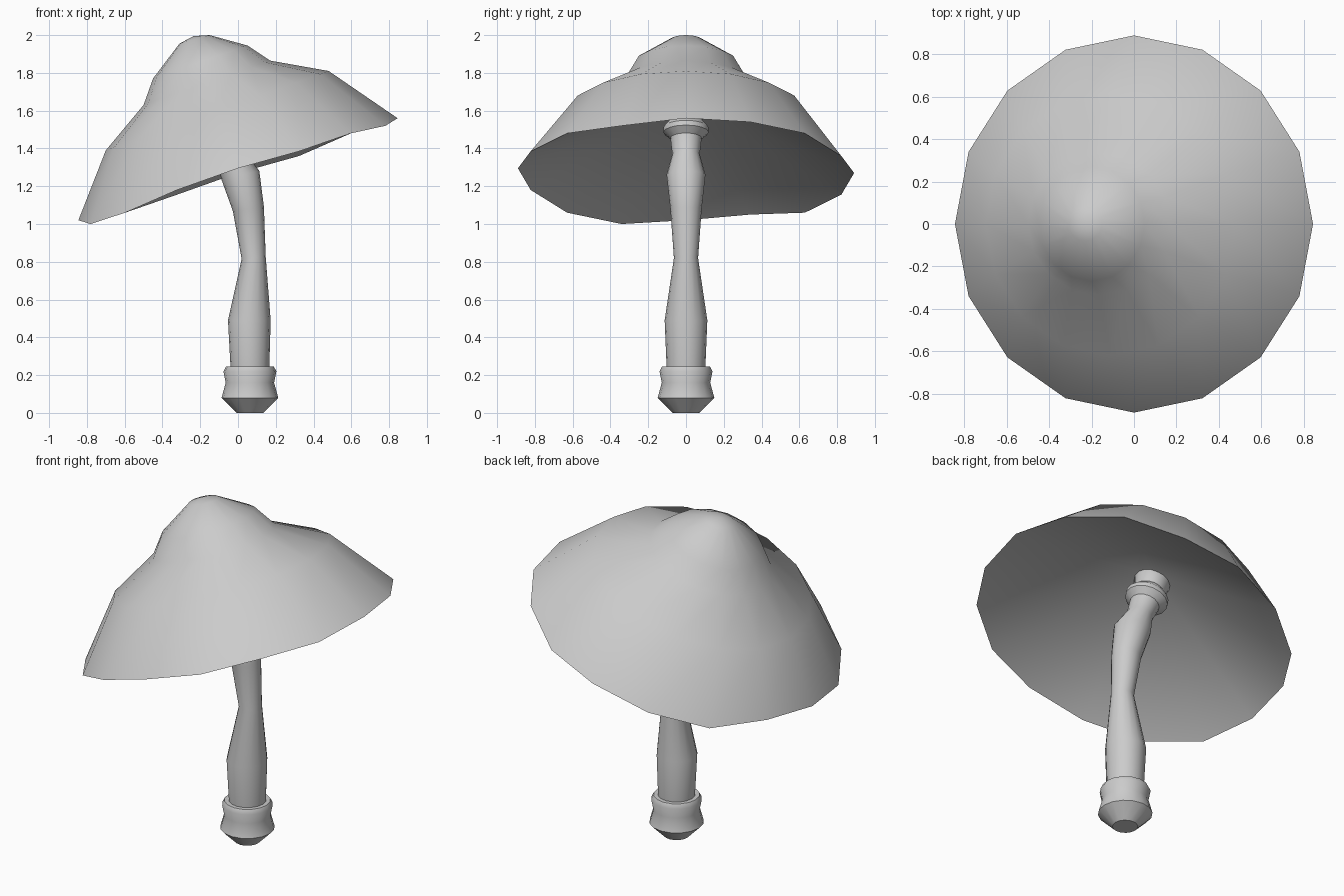
import bpy, bmesh, math

if "Cube" in bpy.data.objects:
    bpy.data.objects.remove(bpy.data.objects["Cube"])

SIDES = 16
ANGLES = [2 * math.pi * i / SIDES for i in range(SIDES)]

grey = bpy.data.materials.new("plain_grey")
grey.diffuse_color = (0.6, 0.6, 0.6, 1)
grey.use_nodes = True
grey.node_tree.nodes["Principled BSDF"].inputs["Base Color"].default_value = grey.diffuse_color


def tilted_ring(x, z, rx, ry, tilt):
    """Ring leaning in the xz plane; rx is measured along the slope."""
    return [(x + rx * math.cos(a) * math.cos(tilt),
             ry * math.sin(a),
             z + rx * math.cos(a) * math.sin(tilt)) for a in ANGLES]


def span_ring(left, right, ry):
    """Ring through its left and right (x, z) points."""
    dx, dz = right[0] - left[0], right[1] - left[1]
    return tilted_ring((left[0] + right[0]) / 2, (left[1] + right[1]) / 2,
                       math.hypot(dx, dz) / 2, ry, math.atan2(dz, dx))


def loft(name, rings, start=None, end=None, angle=40):
    """Skin the rings; close each end with a flat face or a fan to a point."""
    bm = bmesh.new()
    loops = [[bm.verts.new(p) for p in ring] for ring in rings]
    for a, b in zip(loops, loops[1:]):
        for i in range(SIDES):
            j = (i + 1) % SIDES
            bm.faces.new((a[i], a[j], b[j], b[i]))
    for loop, tip in ((loops[0], start), (loops[-1], end)):
        if tip is None:
            bm.faces.new(loop)
        else:
            v = bm.verts.new(tip)
            for i in range(SIDES):
                bm.faces.new((loop[i], loop[(i + 1) % SIDES], v))
    bmesh.ops.recalc_face_normals(bm, faces=bm.faces)
    mesh = bpy.data.meshes.new(name)
    bm.to_mesh(mesh)
    bm.free()
    mesh.materials.append(grey)
    ob = bpy.data.objects.new(name, mesh)
    bpy.context.collection.objects.link(ob)
    bpy.ops.object.select_all(action='DESELECT')
    ob.select_set(True)
    bpy.context.view_layer.objects.active = ob
    bpy.ops.object.shade_smooth_by_angle(angle=math.radians(angle))
    return ob


# Mushroom cap: uneven rim, leaning bell rings, hollow cone underneath
rim_heights = [1.56, 1.54, 1.48, 1.36, 1.27, 1.155, 1.06, 1.05,
               1.02, 1.0, 1.06, 1.18, 1.295, 1.385, 1.48, 1.52]
rim = [(0.845 * math.cos(a), 0.89 * math.sin(a), h)
       for a, h in zip(ANGLES, rim_heights)]
cap_rings = [
    rim,
    span_ring((-0.70, 1.39), (0.48, 1.81), 0.62),
    span_ring((-0.50, 1.63), (0.17, 1.865), 0.335),
    span_ring((-0.45, 1.77), (0.05, 1.945), 0.27),
    span_ring((-0.31, 1.955), (-0.15, 2.0), 0.08),
]
loft("mushroom_cap", cap_rings, start=(-0.14, 1e-4, 1.66),
     end=(-0.235, 0, 1.995), angle=60)

# Stem: x, z, radius, lean in degrees
stem = [(0.063, 0.20, 0.10, 0), (0.063, 0.25, 0.103, 0),
        (0.06, 0.49, 0.113, 0), (0.083, 0.82, 0.064, 4),
        (0.055, 1.08, 0.083, 8), (0.012, 1.26, 0.103, 12),
        (-0.04, 1.37, 0.073, 18), (-0.075, 1.455, 0.083, 19),
        (-0.088, 1.485, 0.12, 19), (-0.095, 1.51, 0.12, 19),
        (-0.11, 1.55, 0.085, 19), (-0.13, 1.615, 0.102, 19),
        (-0.137, 1.64, 0.09, 19)]
loft("stem", [tilted_ring(x, z, r, r, math.radians(t))
              for x, z, r, t in stem])

# Foot collar: radius and height
foot = [(0.07, 0), (0.15, 0.08), (0.128, 0.16), (0.14, 0.22),
        (0.127, 0.245), (0.10, 0.245)]
loft("foot_collar", [tilted_ring(0.063, z, r, r, 0) for r, z in foot])
